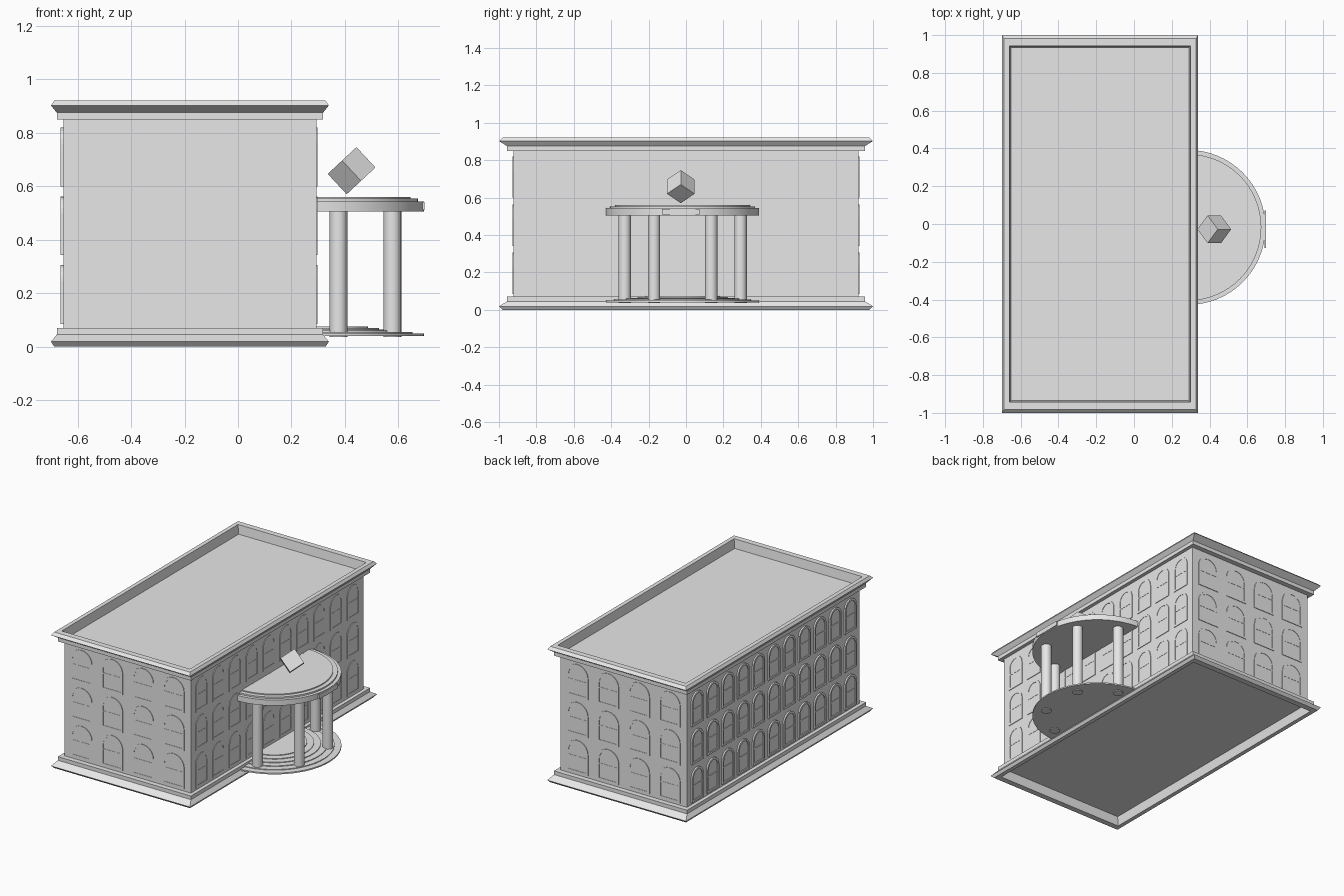
import bpy, bmesh
from math import pi, sin, cos, radians
from mathutils import Matrix, Vector

cube = bpy.data.objects.get("Cube")
if cube:
    bpy.data.objects.remove(cube, do_unlink=True)

stone = bpy.data.materials.new("light_grey_stone")
stone.use_nodes = True
stone.diffuse_color = (0.8, 0.8, 0.8, 1)
stone.node_tree.nodes["Principled BSDF"].inputs["Base Color"].default_value = (0.8, 0.8, 0.8, 1)


def finish(bm, name):
    bmesh.ops.recalc_face_normals(bm, faces=bm.faces)
    mesh = bpy.data.meshes.new(name)
    bm.to_mesh(mesh)
    bm.free()
    mesh.materials.append(stone)
    obj = bpy.data.objects.new(name, mesh)
    bpy.context.collection.objects.link(obj)
    return obj


def smooth(obj):
    bpy.ops.object.select_all(action="DESELECT")
    obj.select_set(True)
    bpy.context.view_layer.objects.active = obj
    bpy.ops.object.shade_smooth_by_angle(angle=radians(35))


def loft(bm, rings, cap_first=True):
    """Join closed rings of points with quads and cap the ends."""
    loops = [[bm.verts.new(p) for p in ring] for ring in rings]
    n = len(loops[0])
    for a, b in zip(loops, loops[1:]):
        for i in range(n):
            j = (i + 1) % n
            bm.faces.new((a[i], a[j], b[j], b[i]))
    if cap_first:
        bm.faces.new(loops[0])
    bm.faces.new(loops[-1])


def rect(dx, dy, z):
    x0, x1, y = -0.7 + dx, 0.34 - dx, 1 - dy
    return [(x0, -y, z), (x1, -y, z), (x1, y, z), (x0, y, z)]


# Main block: plinth, walls, cornice and sunken roof; the profile mirrors in height
HEIGHT = 0.92
half = [(0.05, 0.065, 0.06), (0.04, 0.057, 0.0), (0.012, 0.018, 0.0), (0, 0, 0.018),
        (0.022, 0.043, 0.045), (0.022, 0.043, 0.07), (0.046, 0.077, 0.07)]
profile = half + [(dx, dy, HEIGHT - z) for dx, dy, z in reversed(half)]
bm = bmesh.new()
loft(bm, [rect(*p) for p in profile])
finish(bm, "main_block")


def arch(width, height, inset):
    """Round-headed outline: u across, v up."""
    r = width / 2 - inset
    spring = height - width / 2
    pts = [(-r, inset), (r, inset)]
    return pts + [(r * cos(pi * k / 10), spring + r * sin(pi * k / 10)) for k in range(11)]


def window_wall(name, centre, across, out, length, count, width, depth):
    """Three rows of arched windows with a frame, a pane and a crossbar."""
    across, out, up = Vector(across), Vector(out), Vector((0, 0, 1))
    bm = bmesh.new()
    height = 0.22
    for row in range(3):
        for k in range(count):
            u0 = length * ((k + 0.5) / count - 0.5)
            base = Vector(centre) + across * u0 + up * (0.085 + 0.257 * row)

            def place(pts, d):
                return [base + across * u + up * v + out * d for u, v in pts]

            outer, inner = arch(width, height, 0), arch(width, height, 0.014)
            loft(bm, [place(outer, -0.002), place(outer, depth),
                      place(inner, depth), place(inner, depth * 0.4)])
            r = width / 2 - 0.014
            bar = [(-r, 0.105), (r, 0.105), (r, 0.113), (-r, 0.113)]
            loft(bm, [place(bar, depth * 0.3), place(bar, depth * 0.8)])
    finish(bm, name)


X, Y = (1, 0, 0), (0, 1, 0)
mid = -0.18
window_wall("rear_windows", (-0.654, 0, 0), Y, (-1, 0, 0), 1.8, 11, 0.125, 0.01)
window_wall("entrance_wall_windows", (0.294, 0, 0), Y, X, 1.8, 10, 0.13, 0.004)
window_wall("front_windows", (mid, -0.923, 0), X, (0, -1, 0), 0.92, 4, 0.16, 0.004)
window_wall("back_windows", (mid, 0.923, 0), X, Y, 0.92, 4, 0.16, 0.004)

# Half-round portico: stepped floor and stepped canopy
PX, PY = 0.286, -0.018


def half_discs(name, tiers):
    bm = bmesh.new()
    for r, z0, z1 in tiers:
        arc = [(PX + r * cos(a), PY + r * sin(a))
               for a in (pi * k / 32 - pi / 2 for k in range(33))]
        loft(bm, [[(x, y, z) for x, y in arc] for z in (z0, z1)])
    smooth(finish(bm, name))


half_discs("portico_floor", [(0.41 - 0.042 * i, 0.04, 0.049 + 0.005 * i) for i in range(6)])
half_discs("portico_canopy", [(0.41, 0.505, 0.543), (0.388, 0.54, 0.553), (0.36, 0.55, 0.56)])

# Columns in mirrored pairs
for x, offset, label in ((0.376, 0.31, "outer"), (0.578, 0.153, "inner")):
    for side in (-1, 1):
        bm = bmesh.new()
        bmesh.ops.create_cone(bm, cap_ends=True, segments=24, radius1=0.033, radius2=0.033,
                              depth=0.475,
                              matrix=Matrix.Translation((x, PY + side * offset, 0.2725)))
        smooth(finish(bm, f"{label}_column_{'right' if side < 0 else 'left'}"))

# Blank plate on the canopy edge
bm = bmesh.new()
bmesh.ops.create_cube(bm, size=1, matrix=Matrix.Translation((0.694, -0.028, 0.525))
                      @ Matrix.Diagonal((0.008, 0.2, 0.03, 1)))
finish(bm, "blank_plate")

# Tilted block above the canopy
bm = bmesh.new()
bmesh.ops.create_cube(bm, size=0.104)
block = finish(bm, "tilted_block")
block.location = (0.425, -0.028, 0.658)
block.rotation_euler = (radians(45), radians(47), 0)
